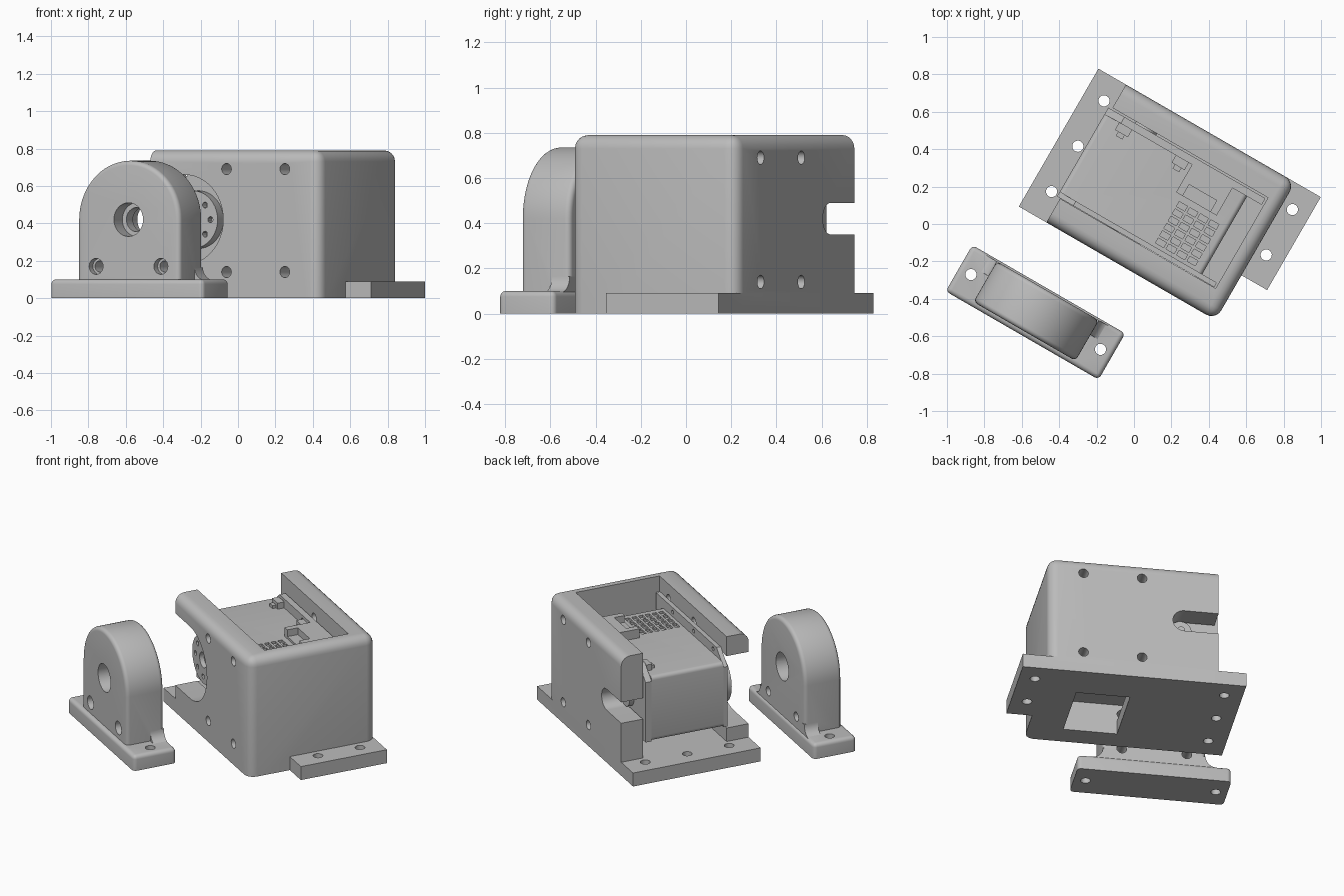
import bpy, bmesh, math
from mathutils import Vector

cube = bpy.data.objects.get("Cube")
if cube:
    bpy.data.objects.remove(cube, do_unlink=True)

grey = bpy.data.materials.new("plain grey")
grey.use_nodes = True
GREY = (0.5, 0.5, 0.5, 1)
grey.diffuse_color = GREY
grey.node_tree.nodes["Principled BSDF"].inputs["Base Color"].default_value = GREY
parts = []


def finish(name, bm):
    bmesh.ops.recalc_face_normals(bm, faces=bm.faces)
    mesh = bpy.data.meshes.new(name)
    bm.to_mesh(mesh)
    bm.free()
    mesh.materials.append(grey)
    ob = bpy.data.objects.new(name, mesh)
    bpy.context.collection.objects.link(ob)
    parts.append(ob)
    return ob


def prism(name, outline, axis, lo, hi, radius=0, rule=None, segments=5):
    """Extrude an outline along y or z, rounding the edges chosen by rule."""
    bm = bmesh.new()
    place = (lambda a, b, t: (a, t, b)) if axis == "y" else (lambda a, b, t: (a, b, t))
    face = bm.faces.new([bm.verts.new(place(a, b, lo)) for a, b in outline])
    new = bmesh.ops.extrude_face_region(bm, geom=[face])["geom"]
    shift = Vector(place(0, 0, hi - lo))
    bmesh.ops.translate(bm, vec=shift, verts=[g for g in new if isinstance(g, bmesh.types.BMVert)])
    if radius:
        edges = [e for e in bm.edges if rule(e.verts[0].co, e.verts[1].co)]
        bmesh.ops.bevel(bm, geom=edges, offset=radius, segments=segments,
                        profile=0.5, affect="EDGES", clamp_overlap=True)
    return finish(name, bm)


def box(name, x, y, z, radius=0, rule=None):
    outline = [(x[0], y[0]), (x[1], y[0]), (x[1], y[1]), (x[0], y[1])]
    return prism(name, outline, "z", z[0], z[1], radius, rule)


def arc(a, b, r, start, end, n=24):
    steps = [math.radians(start + (end - start) * i / n) for i in range(n + 1)]
    return [(a + r * math.cos(t), b + r * math.sin(t)) for t in steps]


def disc(name, a, b, r, axis, lo, hi, n=32):
    return prism(name, arc(a, b, r, 0, 360, n)[:-1], axis, lo, hi)


def combine(ob, others, operation="DIFFERENCE"):
    """Apply booleans, then drop the helper objects."""
    for other in others:
        mod = ob.modifiers.new("bool", "BOOLEAN")
        mod.operation, mod.solver, mod.object = operation, "EXACT", other
    dg = bpy.context.evaluated_depsgraph_get()
    dg.update()
    mesh = bpy.data.meshes.new_from_object(ob.evaluated_get(dg))
    ob.modifiers.clear()
    ob.data = mesh
    for other in others:
        parts.remove(other)
        bpy.data.objects.remove(other, do_unlink=True)


AXIS = 0.42          # shaft height
SHAFT = -0.2         # shaft position along the housing
X0, X1, Y0, Y1, TOP = -0.41, 0.635, -0.227, 0.624, 0.79
PLATE = 0.09

# Housing: rounded block joined to its mounting plate
housing = box("housing", (X0, X1), (Y0, Y1), (0, TOP), 0.06,
              lambda p, q: (min(p.z, q.z) > 0.7 and max(p.x, q.x) > 0)
              or (min(p.x, q.x) > 0.6 and abs(p.z - q.z) > 0.5))
plate = prism("mounting_plate", [(-0.58, Y0), (X1 - 0.1, Y0), (X1 - 0.1, 0.05),
                                 (0.793, 0.05), (0.793, Y1), (-0.58, Y1)], "z", 0, PLATE)
combine(housing, [plate], "UNION")


def slot(name, r, lo, hi):
    return prism(name, [(-0.9, AXIS - r)] + arc(SHAFT, AXIS, r, -90, 90) + [(-0.9, AXIS + r)],
                 "y", lo, hi)


cuts = [box("cavity", (-0.7, 0.55), (-0.08, 0.48), (PLATE, 1)),
        box("floor_window", (0.09, 0.42), (-0.08, 0.37), (-0.1, 0.2)),
        slot("shaft_slot", 0.24, -0.4, -0.05), slot("rear_slot", 0.07, 0.45, 0.8)]
for x in (0.06, 0.42):
    for z in (0.14, 0.69):
        cuts.append(disc("wall_hole", x, z, 0.03, "y", -0.4, 0.8, 20))
for x, y in ((-0.468, 0.49), (-0.468, 0.21), (-0.468, -0.07), (0.695, 0.49), (0.695, 0.21)):
    cuts.append(disc("plate_hole", x, y, 0.03, "z", -0.1, 0.2, 20))
combine(housing, cuts)

# Motor body with a grid of vent slots in its top
motor = box("motor_body", (-0.43, 0.45), (-0.05, 0.43), (0.2, 0.63), 0.025,
            lambda p, q: abs(p.y - q.y) > 0.1)
vents = [box("vent", (0.15 + 0.065 * i, 0.2 + 0.065 * i), (-0.03 + 0.045 * j, 0.045 * j),
             (0.615, 0.7)) for i in range(4) for j in range(6)]
combine(motor, vents)

# Motor side plates with clipped corners and screw holes
side = [(-0.43, 0.2), (0.54, 0.2), (0.54, 0.69), (-0.33, 0.69), (-0.43, 0.6)]
for name, lo, hi in (("motor_front_plate", -0.078, -0.05), ("motor_rear_plate", 0.43, 0.47)):
    flange = prism(name, side, "y", lo, hi)
    combine(flange, [disc("screw_hole", x, 0.66, 0.013, "y", lo - 0.1, hi + 0.1, 12)
                     for x in (-0.28, 0.0, 0.3)])
for x in (-0.3, 0.05):
    box("clip_tab", (x - 0.04, x + 0.04), (0.385, 0.43), (0.62, 0.67))
    box("clip_lug", (x - 0.02, x + 0.02), (0.36, 0.385), (0.62, 0.65))

# Cable connector on the motor top
connector = box("connector", (0.11, 0.36), (0.26, 0.43), (0.62, 0.69))
combine(connector, [box("socket", (0.15, 0.32), (0.2, 0.33), (0.645, 0.72))])

# Output disc with screw holes, and rear idler
horn = disc("output_disc", SHAFT, AXIS, 0.155, "y", -0.14, -0.075, 40)
combine(horn, [disc("horn_hole", a, b, 0.016, "y", -0.3, -0.1, 12)
               for a, b in arc(SHAFT, AXIS, 0.11, 0, 360, 8)[:-1]]
        + [disc("horn_centre", SHAFT, AXIS, 0.05, "y", -0.3, -0.11, 24)])
disc("rear_idler", SHAFT, AXIS, 0.065, "y", 0.46, 0.5)
disc("rear_idler_screw", SHAFT, AXIS, 0.025, "y", 0.5, 0.51, 16)

# Bearing stand: rounded foot, arched upright and filleted web
MID, HALF, BACK = -0.22, 0.315, -0.54
stand = box("bearing_stand", (-0.692, 0.252), (-0.815, -0.53), (0, 0.1), 0.025,
            lambda p, q: max(p.z, q.z) > 0.05)
upright = prism("upright", [(MID - HALF, 0.01)] + [(MID + HALF, 0.01)]
                + arc(MID, AXIS, HALF, 0, 180, 36), "y", -0.79, BACK, 0.025,
                lambda p, q: abs(p.y - q.y) < 0.01 and max(p.z, q.z) > 0.05)
R = 0.07
web = prism("web", [(MID - HALF - R, 0.05)]
            + arc(MID - HALF - R, 0.095 + R, R, -90, 0, 8)
            + arc(MID + HALF + R, 0.095 + R, R, 180, 270, 8)
            + [(MID + HALF + R, 0.05)], "y", -0.63, BACK)
combine(stand, [upright, web], "UNION")
bores = [disc("bore_front", MID, AXIS, 0.09, "y", -0.9, -0.7),
         disc("bore_middle", MID, AXIS, 0.065, "y", -0.8, -0.5),
         disc("bore_back", MID, AXIS, 0.09, "y", -0.63, -0.4)]
for s in (-1, 1):
    bores += [disc("face_hole", MID + s * 0.2, 0.17, 0.03, "y", -0.9, -0.4, 20),
              disc("face_recess", MID + s * 0.2, 0.17, 0.043, "y", -0.9, -0.75, 20),
              disc("foot_hole", MID + s * 0.4, -0.67, 0.03, "z", -0.1, 0.2, 20)]
combine(stand, bores)

# Turn the assembly and shade it
bpy.ops.object.select_all(action="DESELECT")
for ob in parts:
    ob.rotation_euler.z = math.radians(-30)
    ob.select_set(True)
bpy.context.view_layer.objects.active = housing
bpy.ops.object.shade_smooth_by_angle(angle=math.radians(30))
